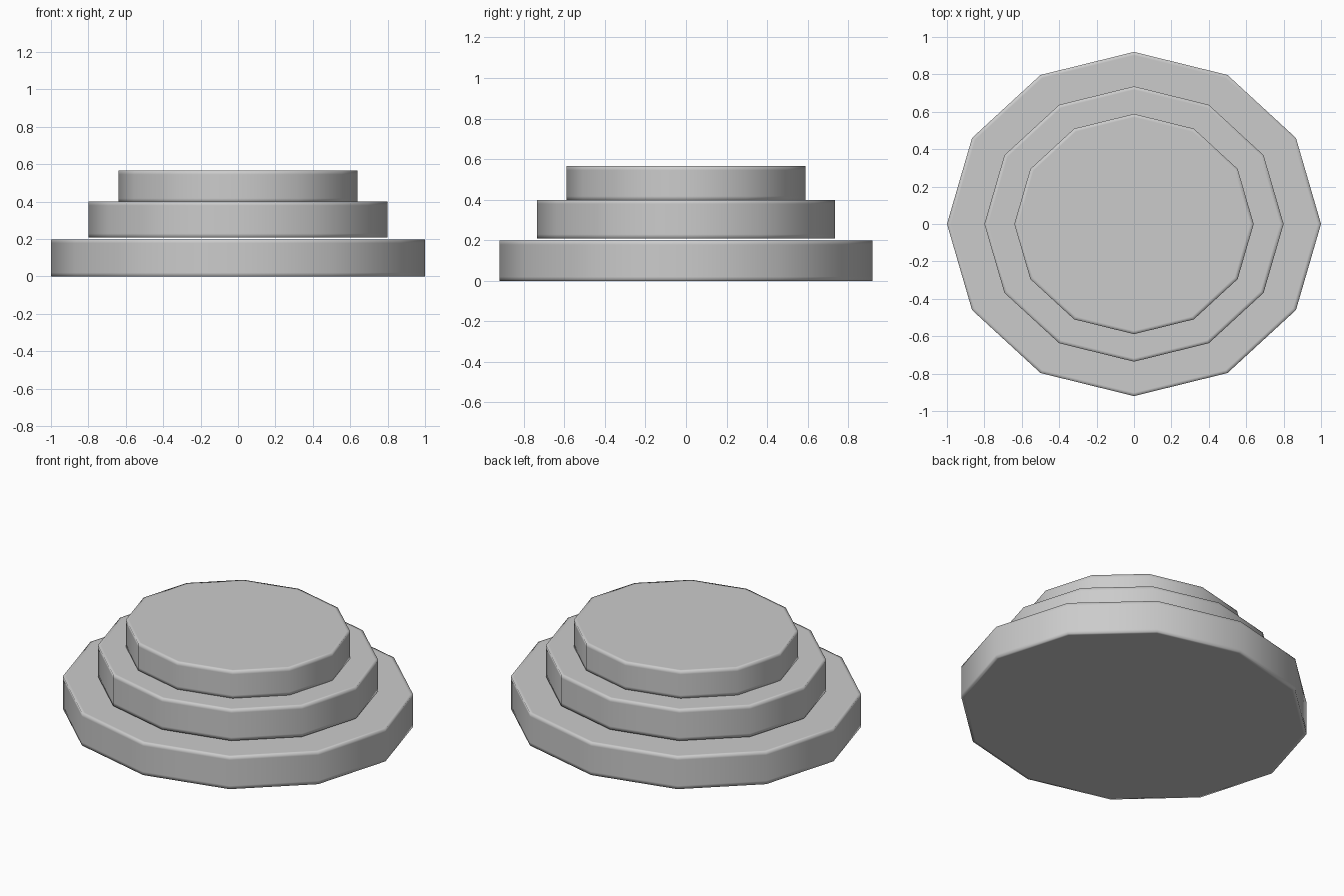
import bpy
import bmesh
from math import cos, sin, pi

if "Cube" in bpy.data.objects:
    bpy.data.objects.remove(bpy.data.objects["Cube"])

SIDES = 12
DEPTH = 0.92   # tiers are slightly narrower front to back


def tier(name, r, z0, z1):
    """Twelve-sided slab with support loops beside its rims, smooth shaded."""
    b = 0.02
    profile = [(r - b, z0), (r, z0), (r, z0 + b),
               (r, z1 - b), (r, z1), (r - b, z1)]
    bm = bmesh.new()
    rings = []
    for pr, z in profile:
        rings.append([bm.verts.new((pr * cos(2 * pi * i / SIDES),
                                    pr * sin(2 * pi * i / SIDES) * DEPTH, z))
                      for i in range(SIDES)])
    for lo, hi in zip(rings, rings[1:]):
        for i in range(SIDES):
            j = (i + 1) % SIDES
            bm.faces.new((lo[i], lo[j], hi[j], hi[i]))
    bm.faces.new(rings[0][::-1])
    bm.faces.new(rings[-1])
    for f in bm.faces:
        f.smooth = True
    mesh = bpy.data.meshes.new(name)
    bm.to_mesh(mesh)
    bm.free()
    obj = bpy.data.objects.new(name, mesh)
    bpy.context.collection.objects.link(obj)
    return obj


# Three stacked tiers, with a thin gap above the lowest
tier("bottom_tier", 1.0, 0.0, 0.198)
tier("middle_tier", 0.8, 0.209, 0.399)
tier("top_tier", 0.64, 0.397, 0.565)
